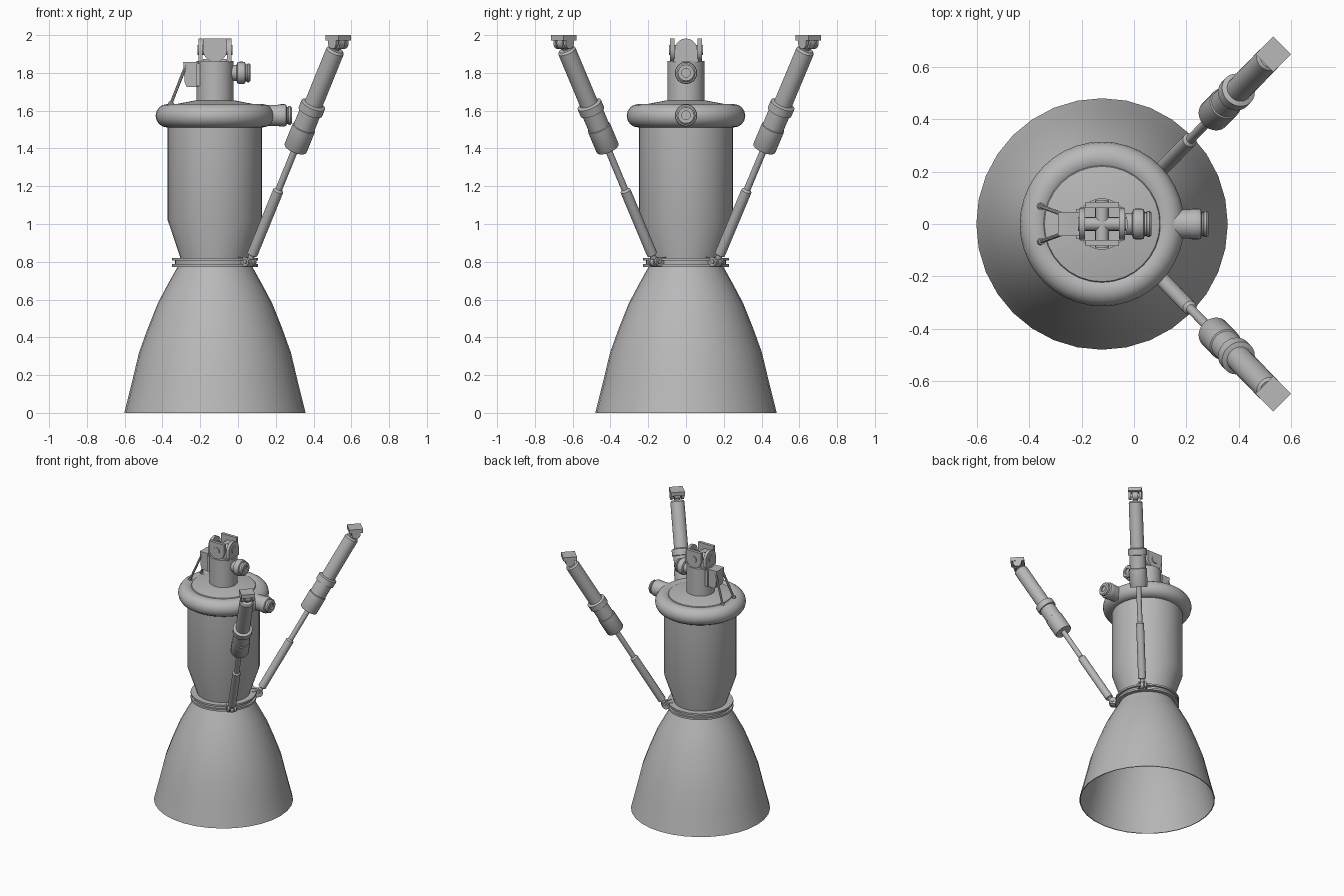
import bpy, bmesh, math
from mathutils import Vector, Matrix

if "Cube" in bpy.data.objects:
    bpy.data.objects.remove(bpy.data.objects["Cube"])

AX = -0.122  # engine axis x
Z = Vector((0, 0, 1))

metal = bpy.data.materials.new("grey_metal")
metal.diffuse_color = (0.48, 0.48, 0.48, 1)
metal.use_nodes = True
metal.node_tree.nodes["Principled BSDF"].inputs["Base Color"].default_value = metal.diffuse_color


def finish(name, bm, smooth=True):
    bmesh.ops.remove_doubles(bm, verts=bm.verts, dist=1e-5)
    bmesh.ops.recalc_face_normals(bm, faces=bm.faces)
    me = bpy.data.meshes.new(name)
    bm.to_mesh(me)
    bm.free()
    me.materials.append(metal)
    ob = bpy.data.objects.new(name, me)
    bpy.context.collection.objects.link(ob)
    if smooth:
        bpy.ops.object.select_all(action='DESELECT')
        ob.select_set(True)
        bpy.context.view_layer.objects.active = ob
        bpy.ops.object.shade_smooth_by_angle(angle=math.radians(32))
    return ob


def lathe(name, profile, origin=(AX, 0, 0), axis=Z, seg=32):
    """Spin (radius, height) points about an axis."""
    bm = bmesh.new()
    q = Z.rotation_difference(Vector(axis).normalized())
    o = Vector(origin)
    rings = []
    for r, h in profile:
        rings.append([bm.verts.new(o + q @ Vector((r * math.cos(a), r * math.sin(a), h)))
                      for a in (2 * math.pi * i / seg for i in range(seg))])
    for a, b in zip(rings, rings[1:]):
        for i in range(seg):
            j = (i + 1) % seg
            bm.faces.new((a[i], a[j], b[j], b[i]))
    return finish(name, bm)


def rod(name, p, q, r, seg=16):
    p, q = Vector(p), Vector(q)
    return lathe(name, [(0, 0), (r, 0), (r, (q - p).length), (0, (q - p).length)], p, q - p, seg)


def plate(name, outline, centre, u, v, thick):
    """Extrude a 2D outline lying in the u, v plane, centred on its thickness."""
    bm = bmesh.new()
    c, u, v = Vector(centre), Vector(u).normalized(), Vector(v).normalized()
    n = u.cross(v) * thick
    f = bm.faces.new([bm.verts.new(c + u * a + v * b - n / 2) for a, b in outline])
    ext = bmesh.ops.extrude_face_region(bm, geom=[f])
    bmesh.ops.translate(bm, vec=n, verts=[e for e in ext["geom"] if isinstance(e, bmesh.types.BMVert)])
    return finish(name, bm)


def lug(w, foot, n=10):
    """Outline: flat foot at -foot, half-round end."""
    return [(-w, -foot), (w, -foot)] + [
        (w * math.cos(math.pi * i / n), w * math.sin(math.pi * i / n)) for i in range(n + 1)]


def box(name, centre, size, angle=0):
    bm = bmesh.new()
    bmesh.ops.create_cube(bm, size=1, matrix=Matrix.Translation(centre)
                          @ Matrix.Rotation(angle, 4, 'Z') @ Matrix.Diagonal((*size, 1)))
    return finish(name, bm, False)


# nozzle bell, thin walled and open below
bell = [(0.48, 0), (0.44, 0.16), (0.402, 0.32), (0.355, 0.45), (0.303, 0.58), (0.25, 0.68), (0.197, 0.775)]
lathe("nozzle_bell", bell + [(r - 0.006, z) for r, z in reversed(bell)] + [bell[0]])

# throat flange with a groove
lathe("throat_flange", [(0.15, 0.772), (0.227, 0.772), (0.227, 0.787), (0.212, 0.787), (0.212, 0.807),
                        (0.227, 0.807), (0.227, 0.82), (0.15, 0.82)])

# combustion chamber, closed below
lathe("combustion_chamber", [(0, 0.78), (0.18, 0.78), (0.183, 0.82), (0.25, 1.02), (0.25, 1.56)])

# ring manifold
lathe("ring_manifold", [(0.252 + 0.062 * math.cos(a), 1.573 + 0.062 * math.sin(a))
                        for a in (2 * math.pi * i / 16 for i in range(17))], seg=40)

# injector dome and neck
lathe("injector_dome", [(0.24, 1.6), (0.22, 1.632), (0.1, 1.655), (0, 1.655)])
lathe("neck", [(0.098, 1.64), (0.098, 1.862), (0, 1.862)])

# propellant inlets
inlet = [(0.042, 0), (0.042, 0.115), (0.056, 0.12), (0.059, 0.13), (0.059, 0.15), (0.056, 0.16), (0.045, 0.164),
         (0.045, 0.17), (0.05, 0.173), (0.05, 0.182), (0.042, 0.19), (0.023, 0.19), (0.023, 0.18), (0, 0.18)]
lathe("upper_inlet", inlet, (-0.123, 0, 1.80), (1, 0, 0), 24)
big = [(0.056, 0), (0.056, 0.115)] + inlet[3:]
lathe("lower_inlet", big, (0.095, 0, 1.575), (1, 0, 0), 24)

# gimbal joint: crossed pairs of rounded lugs with a spider between
GZ = 1.922
for s in (-1, 1):
    plate("gimbal_lower_lug", lug(0.06, GZ - 1.86), (AX + s * 0.076, 0, GZ), (0, 1, 0), Z, 0.022)
    plate("gimbal_upper_lug", lug(0.064, 0.06), (AX, s * 0.073, GZ), (1, 0, 0), -Z, 0.022)
rod("gimbal_pin_x", (AX - 0.092, 0, GZ), (AX + 0.092, 0, GZ), 0.026)
rod("gimbal_pin_y", (AX, -0.09, GZ), (AX, 0.09, GZ), 0.026)
box("gimbal_base", (AX, 0, 1.866), (0.165, 0.13, 0.016))

# igniter box with two feed lines
plate("igniter_box", [(-0.29, 1.858), (-0.21, 1.858), (-0.19, 1.85), (-0.19, 1.735), (-0.225, 1.725),
                      (-0.272, 1.725), (-0.282, 1.75)], (0, 0, 0), (1, 0, 0), Z, 0.09)
box("igniter_mount", (-0.206, 0, 1.79), (0.03, 0.115, 0.12))
for s in (-1, 1):
    rod("feed_line", (-0.275, s * 0.038, 1.84), (-0.358, s * 0.068, 1.63), 0.008, 8)
    rod("feed_line_fitting", (-0.352, s * 0.066, 1.645), (-0.36, s * 0.069, 1.622), 0.014, 8)

# two thrust-vector actuators
for s in (-1, 1):
    a = Vector((0.06, s * 0.163, 0.80))
    b = Vector((0.531, s * 0.648, 1.957))
    d = b - a
    k = d.length / d.z  # height to length along the strut
    rad = Vector((1, s, 0)).normalized()
    tan = Vector((-s, 1, 0)).normalized()

    def h(z):
        return (z - a.z) * k

    lathe("actuator_rod", [(0, 0), (0.016, 0), (0.016, h(0.835)), (0.028, h(0.84)), (0.028, h(1.175)),
                           (0.018, h(1.185)), (0.018, h(1.42))], a, d, 20)
    lathe("actuator_body", [(0, h(1.398)), (0.06, h(1.398)), (0.063, h(1.403)), (0.063, h(1.51)),
                            (0.058, h(1.513)), (0.058, h(1.592)), (0.067, h(1.594)), (0.067, h(1.632)),
                            (0.049, h(1.638)), (0.049, h(1.915)), (0.04, h(1.925)),
                            (0.018, h(1.925)), (0.018, h(1.96))], a, d, 24)

    # lower clevis on the flange
    rod("lower_pivot_pin", a - tan * 0.036, a + tan * 0.036, 0.012, 12)
    rod("lower_pivot_eye", a - tan * 0.012, a + tan * 0.012, 0.027)
    for t in (-1, 1):
        plate("lower_clevis_lug", lug(0.024, 0.05), a + tan * t * 0.024, Z, rad, 0.012)

    # upper clevis and mounting block
    box("upper_mount_block", (b.x, b.y, 1.986), (0.096, 0.096, 0.028), math.pi / 4)
    rod("upper_pivot_pin", b - tan * 0.047, b + tan * 0.047, 0.014, 12)
    rod("upper_pivot_eye", b - tan * 0.02, b + tan * 0.02, 0.032)
    for t in (-1, 1):
        plate("upper_clevis_lug", lug(0.03, 0.025), b + tan * t * 0.038, rad, -Z, 0.018)
